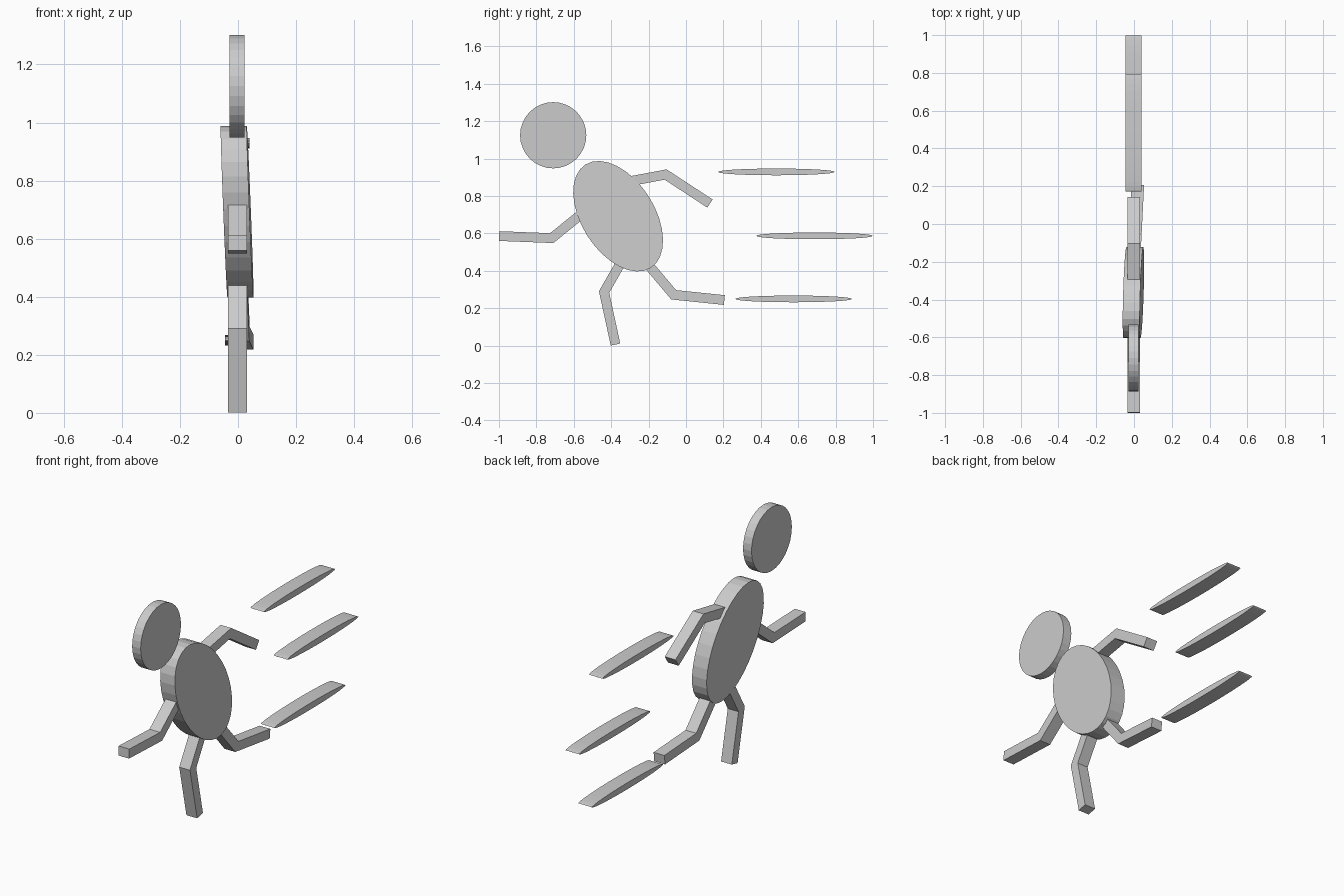
import bpy, bmesh
from math import sin, cos, pi, radians
from mathutils import Vector

if "Cube" in bpy.data.objects:
    bpy.data.objects.remove(bpy.data.objects["Cube"])


def slab(name, outline, half, x_of=lambda y, z: 0.0):
    """Extrude a (y, z) outline along x; x_of gives its slight sideways lean."""
    bm = bmesh.new()
    n = len(outline)
    sides = [[bm.verts.new((x_of(y, z) + s * half, y, z)) for y, z in outline]
             for s in (-1, 1)]
    for i in range(n):
        j = (i + 1) % n
        bm.faces.new((sides[0][i], sides[0][j], sides[1][j], sides[1][i]))
    bm.faces.new(sides[0])
    bm.faces.new(sides[1])
    bmesh.ops.recalc_face_normals(bm, faces=bm.faces)
    me = bpy.data.meshes.new(name)
    bm.to_mesh(me)
    bm.free()
    ob = bpy.data.objects.new(name, me)
    bpy.context.collection.objects.link(ob)
    return ob


def ellipse(cy, cz, ry, rz, tilt=0.0, n=32):
    pts = []
    for i in range(n):
        t = 2 * pi * i / n
        a, b = ry * cos(t), rz * sin(t)
        pts.append((cy + a * cos(tilt) - b * sin(tilt),
                    cz + a * sin(tilt) + b * cos(tilt)))
    return pts


def bent_bar(a, b, c, width=0.052):
    """Outline of a two-segment limb with a mitred joint."""
    a, b, c = Vector(a), Vector(b), Vector(c)
    d1, d2 = (b - a).normalized(), (c - b).normalized()
    n1, n2 = Vector((-d1.y, d1.x)), Vector((-d2.y, d2.x))
    h = width / 2
    m = (n1 + n2) * h / (1 + n1.dot(n2))
    return [tuple(p) for p in (a + n1 * h, b + m, c + n2 * h,
                               c - n2 * h, b - m, a - n1 * h)]


# head and leaning torso
slab("head", ellipse(-0.71, 1.125, 0.177, 0.177), 0.026, lambda y, z: -0.003)
slab("torso", ellipse(-0.363, 0.692, 0.195, 0.327, radians(32.3)), 0.045,
     lambda y, z: -0.003 - 0.035 * (z - 0.69) + 0.012 * (y + 0.36))

# arms and legs
limbs = {
    "front_arm": ((-0.53, 0.727), (-0.718, 0.575), (-0.999, 0.586)),
    "rear_arm": ((-0.36, 0.868), (-0.109, 0.915), (0.128, 0.760)),
    "front_leg": ((-0.33, 0.475), (-0.438, 0.287), (-0.377, 0.006)),
}
for name, pts in limbs.items():
    slab(name, bent_bar(*pts), 0.033, lambda y, z: -0.002)

# trailing leg drifts slightly sideways toward the foot
slab("rear_leg", bent_bar((-0.22, 0.455), (-0.066, 0.272), (0.205, 0.244)), 0.033,
     lambda y, z: 0.05 * (y + 0.2))

# speed streaks behind the runner
for i, (y, z) in enumerate(((0.483, 0.929), (0.687, 0.587), (0.575, 0.25))):
    slab(f"speed_streak_{i + 1}", ellipse(y, z, 0.312, 0.018), 0.042,
         lambda y, z: -0.002)
